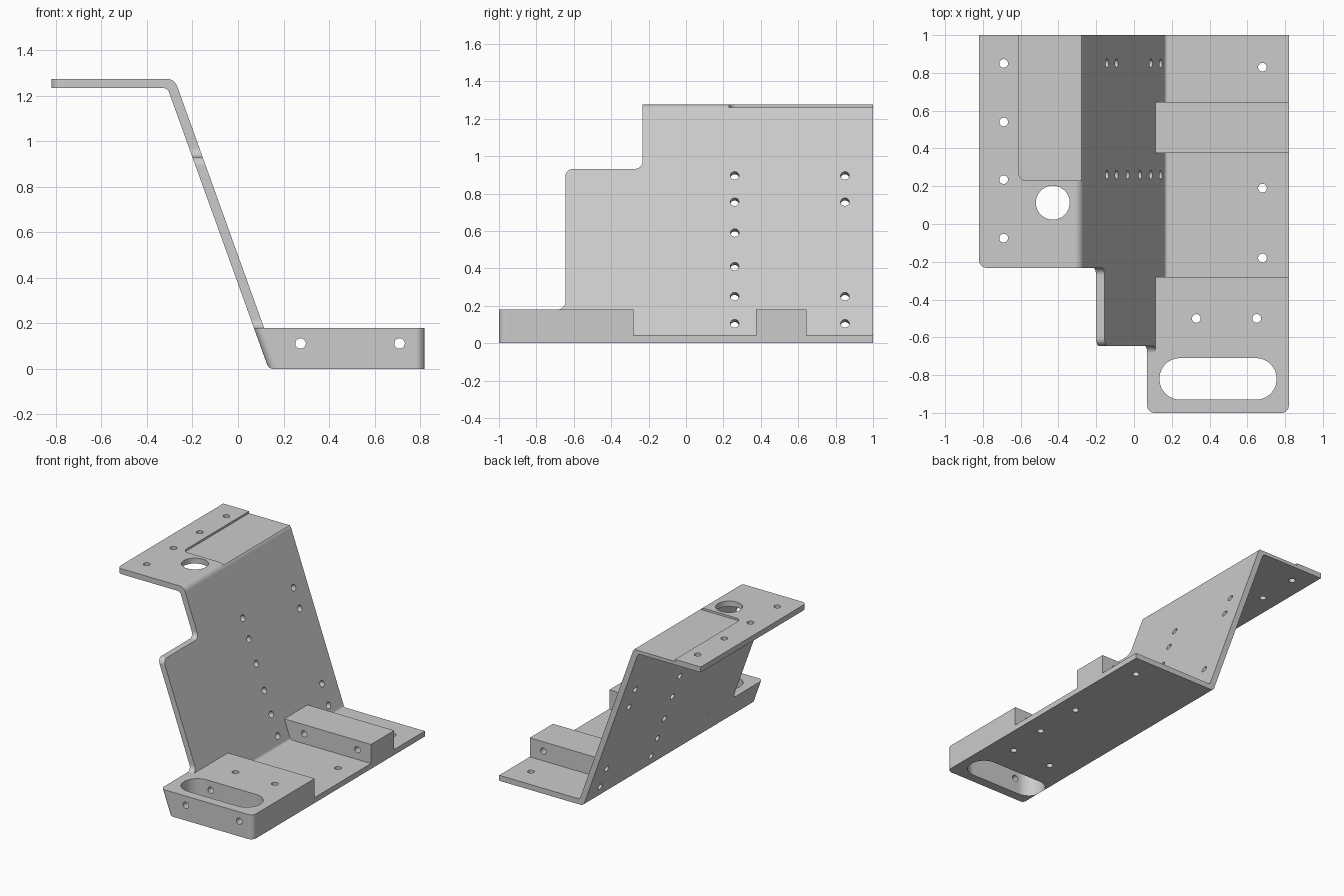
import bpy, bmesh, math
from mathutils import Vector

cube = bpy.data.objects.get("Cube")
if cube:
    bpy.data.objects.remove(cube, do_unlink=True)

SLOPE = 0.36          # sideways run of the slanted web per unit of height
HOLE = 0.023          # radius of every small hole

grey = bpy.data.materials.new("plain grey")
grey.use_nodes = True
grey.diffuse_color = (0.6, 0.6, 0.6, 1)
grey.node_tree.nodes["Principled BSDF"].inputs["Base Color"].default_value = (0.6, 0.6, 0.6, 1)


def rounded(points, steps=8):
    """Outline from (a, b) or (a, b, radius) corners."""
    out = []
    for i, p in enumerate(points):
        c = Vector(p[:2])
        if len(p) == 2:
            out.append(c)
            continue
        u = (Vector(points[i - 1][:2]) - c).normalized()
        v = (Vector(points[(i + 1) % len(points)][:2]) - c).normalized()
        half = math.acos(u.dot(v)) / 2
        centre = c + (u + v).normalized() * p[2] / math.sin(half)
        start = c + u * p[2] / math.tan(half) - centre
        turn = math.pi - 2 * half
        if u.x * v.y - u.y * v.x > 0:
            turn = -turn
        begin = math.atan2(start.y, start.x)
        for k in range(steps + 1):
            a = begin + turn * k / steps
            out.append(centre + p[2] * Vector((math.cos(a), math.sin(a))))
    return out


def prism(name, outline, axis, low, high):
    """Extrude a flat outline along one axis."""
    place = {"x": lambda a, b, t: (t, a, b),
             "y": lambda a, b, t: (a, t, b),
             "z": lambda a, b, t: (a, b, t)}[axis]
    bm = bmesh.new()
    rings = [[bm.verts.new(place(p[0], p[1], t)) for p in outline] for t in (low, high)]
    n = len(outline)
    for ring in rings:
        bm.faces.new(ring)
    for i in range(n):
        j = (i + 1) % n
        bm.faces.new((rings[0][i], rings[0][j], rings[1][j], rings[1][i]))
    bmesh.ops.recalc_face_normals(bm, faces=bm.faces)
    mesh = bpy.data.meshes.new(name)
    bm.to_mesh(mesh)
    bm.free()
    mesh.materials.append(grey)
    obj = bpy.data.objects.new(name, mesh)
    bpy.context.collection.objects.link(obj)
    return obj


def combine(target, other, operation):
    """Apply a boolean and remove the helper."""
    mod = target.modifiers.new("combine", "BOOLEAN")
    mod.operation, mod.solver, mod.object = operation, "EXACT", other
    bpy.context.view_layer.objects.active = target
    bpy.ops.object.modifier_apply(modifier=mod.name)
    bpy.data.objects.remove(other, do_unlink=True)


def drill(target, centre, direction, radius, length):
    bpy.ops.mesh.primitive_cylinder_add(
        vertices=32, radius=radius, depth=length, location=centre,
        rotation=Vector(direction).to_track_quat("Z", "Y").to_euler())
    cutter = bpy.context.object
    cutter.data.materials.append(grey)
    combine(target, cutter, "DIFFERENCE")


# Bent sheet: top flange, slanted web and base plate
sheet_profile = rounded([
    (-0.82, 1.275), (-0.82, 1.235), (-0.31, 1.235, 0.03), (0.135, 0, 0.03),
    (0.82, 0), (0.82, 0.04), (0.165, 0.04, 0.02), (-0.279, 1.275, 0.05)])
bracket = prism("bent_bracket", sheet_profile, "y", -0.8, 1)

# Stepped front edge of the web
side_outline = rounded([
    (-0.69, -0.1), (1.1, -0.1), (1.1, 1.4), (-0.232, 1.4), (-0.232, 0.932, 0.04),
    (-0.645, 0.932, 0.04), (-0.645, 0.18, 0.04), (-0.69, 0.18)])
combine(bracket, prism("web_outline", side_outline, "x", -1, 1), "INTERSECT")

# Rounded outer corner of the top flange
corner = rounded([(-0.9, -0.18), (-0.9, -0.3), (-0.77, -0.3), (-0.77, -0.232),
                  (-0.82, -0.232, 0.04), (-0.82, -0.18)])
combine(bracket, prism("flange_corner", corner, "z", 1.1, 1.4), "DIFFERENCE")

# Front block, its left wall following the slope of the web
block = prism("front_block", rounded([(0.07, 0.18), (0.135, 0, 0.03), (0.82, 0), (0.82, 0.18)]),
              "y", -1, -0.28)
plan = prism("block_outline", rounded([(0.069, -0.2), (0.069, -1, 0.04), (0.82, -1, 0.04),
                                       (0.82, -0.2)]), "z", -0.1, 0.3)
for v in plan.data.vertices:
    if v.co.x < 0.3:
        v.co.x -= SLOPE * (v.co.z - 0.18)
combine(block, plan, "INTERSECT")
combine(bracket, block, "UNION")

# Rear block
rear = prism("rear_block", [(0.09, 0.18), (0.145, 0.02), (0.82, 0.02), (0.82, 0.18)],
             "y", 0.375, 0.645)
combine(bracket, rear, "UNION")

# Shallow recess on the top flange
recess = rounded([(-0.61, 0.23, 0.04), (-0.2, 0.23), (-0.2, 1.1), (-0.61, 1.1)])
combine(bracket, prism("recess", recess, "z", 1.26, 1.4), "DIFFERENCE")

# Long slot in the front block
ends = [(x, y, 0.109) for x, y in ((0.135, -0.93), (0.755, -0.93), (0.755, -0.71), (0.135, -0.71))]
combine(bracket, prism("slot", rounded(ends, 12), "z", -0.1, 0.3), "DIFFERENCE")

# Large and small holes in the top flange
drill(bracket, (-0.43, 0.113, 1.25), (0, 0, 1), 0.09, 0.3)
for y in (0.85, 0.54, 0.235, -0.075):
    drill(bracket, (-0.69, y, 1.25), (0, 0, 1), HOLE, 0.3)

# Holes in the base plate and front block
for x, y in ((0.68, 0.83), (0.68, 0.19), (0.68, -0.18), (0.33, -0.5), (0.65, -0.5)):
    drill(bracket, (x, y, 0.1), (0, 0, 1), HOLE, 0.4)

# Holes running front to back through both blocks
for x in (0.275, 0.71):
    drill(bracket, (x, 0, 0.112), (0, 1, 0), HOLE, 2.2)

# Two rows of holes square to the web
rows = {0.26: (0.105, 0.25, 0.41, 0.59, 0.755, 0.895), 0.85: (0.105, 0.25, 0.755, 0.895)}
for y, heights in rows.items():
    for z in heights:
        drill(bracket, (0.179 - SLOPE * z, y, z), (1, 0, SLOPE), HOLE, 0.2)

# Smooth bends with crisp edges
bpy.ops.object.select_all(action="DESELECT")
bracket.select_set(True)
bpy.context.view_layer.objects.active = bracket
bpy.ops.object.shade_smooth_by_angle(angle=math.radians(30))
weighted = bracket.modifiers.new("even shading", "WEIGHTED_NORMAL")
weighted.keep_sharp = True
